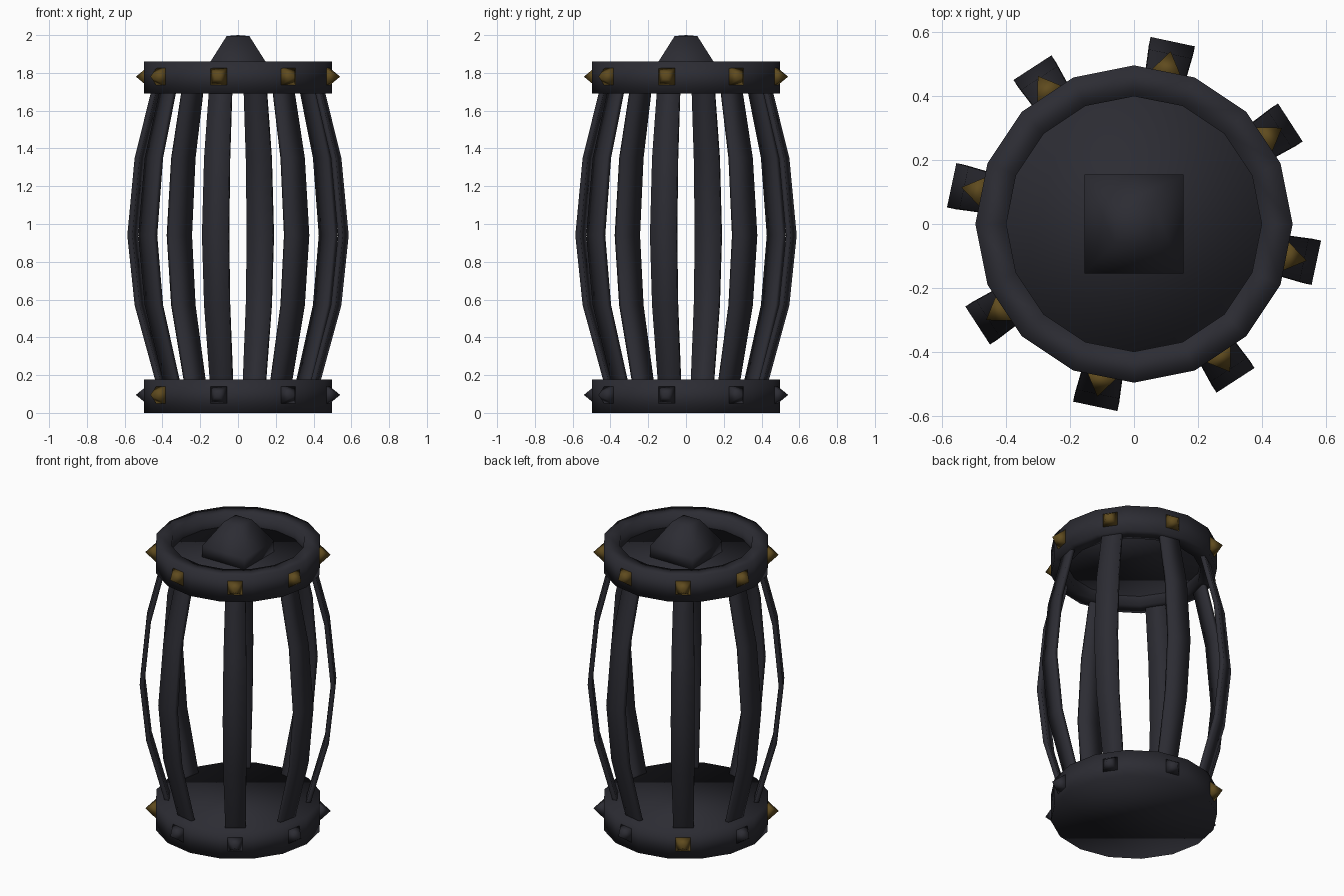
import bpy, math

if "Cube" in bpy.data.objects:
    bpy.data.objects.remove(bpy.data.objects["Cube"])


def material(name, color):
    m = bpy.data.materials.new(name)
    m.diffuse_color = (*color, 1)
    m.use_nodes = True
    m.node_tree.nodes["Principled BSDF"].inputs["Base Color"].default_value = m.diffuse_color
    return m


IRON = material("dark iron", (0.025, 0.025, 0.033))
BRASS = material("old brass", (0.115, 0.07, 0.013))
ANGLES = [math.radians(33 + 45 * i) for i in range(8)]


def make(name, verts, faces, mat):
    me = bpy.data.meshes.new(name)
    me.from_pydata(verts, [], faces)
    me.materials.append(mat)
    me.shade_smooth()
    ob = bpy.data.objects.new(name, me)
    bpy.context.collection.objects.link(ob)
    return ob


def lathe(name, profile, n=16, ring=False):
    """Solid turned around z: capped at both ends, or a closed ring."""
    verts = [(r * math.cos(math.tau * i / n), r * math.sin(math.tau * i / n), z)
             for r, z in profile for i in range(n)]
    rows = len(profile)
    faces = []
    for k in range(rows if ring else rows - 1):
        a, b = k * n, (k + 1) % rows * n
        faces += [(a + i, a + (i + 1) % n, b + (i + 1) % n, b + i) for i in range(n)]
    if not ring:
        last = (rows - 1) * n
        faces += [tuple(reversed(range(n))), tuple(range(last, last + n))]
    make(name, verts, faces, IRON)


def polar(a, r, t, z):
    """Point at radius r along angle a, shifted t sideways."""
    return (r * math.cos(a) - t * math.sin(a), r * math.sin(a) + t * math.cos(a), z)


# Base plate, upper ring and the recessed lid plate inside it
lathe("base_plate", [(0.497, 0.0), (0.497, 0.178)])
lathe("upper_ring", [(0.497, 1.69), (0.497, 1.86), (0.40, 1.86), (0.40, 1.69)], ring=True)
lathe("lid_plate", [(0.405, 1.75), (0.405, 1.775)])

# Square knob on the lid
kv = [(sx * h, sy * h, z) for h, z in ((0.155, 1.765), (0.155, 1.845), (0.06, 1.995))
      for sx, sy in ((-1, -1), (1, -1), (1, 1), (-1, 1))] + [(0, 0, 2.0)]
kf = [(k + i, k + (i + 1) % 4, k + 4 + (i + 1) % 4, k + 4 + i) for k in (0, 4) for i in range(4)]
kf += [(8 + i, 8 + (i + 1) % 4, 12) for i in range(4)] + [(3, 2, 1, 0)]
make("lid_knob", kv, kf, IRON)

# Bowed flat bars: outer radius, height, half width
BAR = [(0.42, 0.12, 0.06), (0.44, 0.19, 0.061), (0.545, 0.57, 0.068), (0.584, 0.94, 0.071),
       (0.545, 1.35, 0.068), (0.46, 1.69, 0.061), (0.45, 1.74, 0.06)]
THICK = 0.028
for n, a in enumerate(ANGLES):
    v, f = [], []
    for r, z, w in BAR:
        v += [polar(a, r - THICK, -w, z), polar(a, r, -w, z),
              polar(a, r, w, z), polar(a, r - THICK, w, z)]
    for k in range(0, 4 * (len(BAR) - 1), 4):
        f += [(k + i, k + (i + 1) % 4, k + 4 + (i + 1) % 4, k + 4 + i) for i in range(4)]
    e = len(v)
    f += [(3, 2, 1, 0), (e - 4, e - 3, e - 2, e - 1)]
    make(f"cage_bar_{n + 1}", v, f, IRON)

# Pyramid studs around both rims
for label, z in (("lower", 0.095), ("upper", 1.78)):
    for n, a in enumerate(ANGLES):
        h = 0.05
        v = [polar(a, 0.48, t * h, z + s * h) for t, s in ((-1, -1), (1, -1), (1, 1), (-1, 1))]
        v.append(polar(a, 0.553, 0, z))
        f = [(0, 1, 4), (1, 2, 4), (2, 3, 4), (3, 0, 4), (3, 2, 1, 0)]
        brass = label == "upper" or n in (2, 4)
        make(f"{label}_stud_{n + 1}", v, f, BRASS if brass else IRON)
